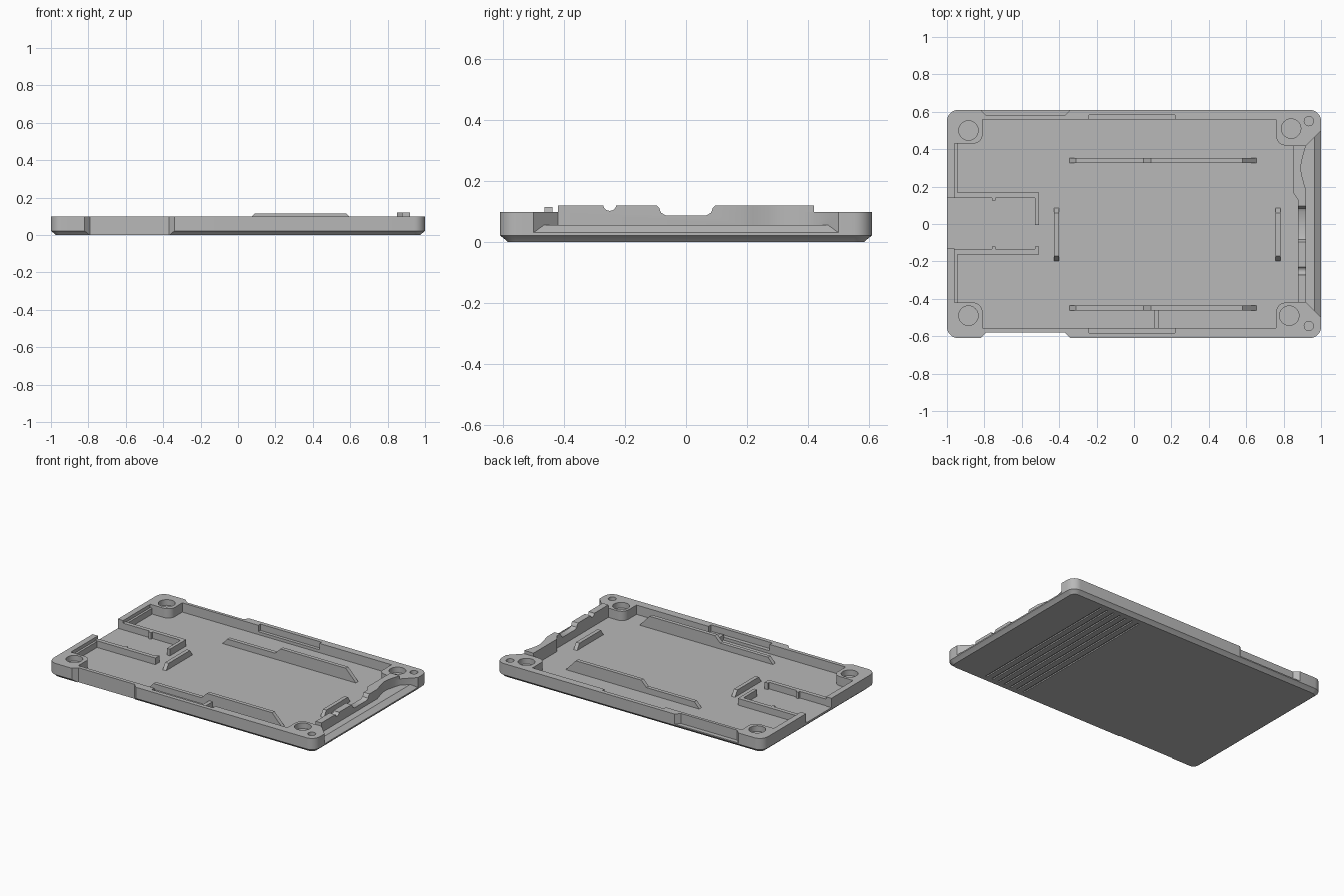
import bpy, bmesh, math
from mathutils import Vector

if "Cube" in bpy.data.objects:
    bpy.data.objects.remove(bpy.data.objects["Cube"])

grey = bpy.data.materials.new("plain_grey")
grey.use_nodes = True
COLOUR = (0.48, 0.48, 0.48, 1)
grey.diffuse_color = COLOUR
grey.node_tree.nodes["Principled BSDF"].inputs["Base Color"].default_value = COLOUR

RIM, FLOOR, HIGH = 0.098, 0.035, 0.12


def finish(name, bm):
    bmesh.ops.recalc_face_normals(bm, faces=bm.faces)
    mesh = bpy.data.meshes.new(name)
    bm.to_mesh(mesh)
    bm.free()
    mesh.materials.append(grey)
    obj = bpy.data.objects.new(name, mesh)
    bpy.context.collection.objects.link(obj)
    return obj


def loft(name, layers, axis="z"):
    """Solid through matching outlines, each given with its level on the axis."""
    place = {"z": lambda u, v, w: (u, v, w),
             "x": lambda u, v, w: (w, u, v),
             "y": lambda u, v, w: (u, w, v)}[axis]
    bm = bmesh.new()
    rings = [[bm.verts.new(place(u, v, w)) for u, v in pts] for pts, w in layers]
    for low, high in zip(rings, rings[1:]):
        for i in range(len(low)):
            j = (i + 1) % len(low)
            bm.faces.new((low[i], low[j], high[j], high[i]))
    bm.faces.new(rings[0])
    bm.faces.new(rings[-1])
    return finish(name, bm)


def prism(name, pts, w0, w1, axis="z"):
    return loft(name, [(pts, w0), (pts, w1)], axis)


def rect(x0, x1, y0, y1):
    return [(x0, y0), (x1, y0), (x1, y1), (x0, y1)]


def circle(x, y, r, n=32):
    return [(x + r * math.cos(math.tau * i / n), y + r * math.sin(math.tau * i / n))
            for i in range(n)]


def rounded(pts, r, only=None, steps=7):
    """Replace the chosen corners of an outline with arcs."""
    out = []
    for i, p in enumerate(pts):
        if only is not None and i not in only:
            out.append(p)
            continue
        p = Vector(p)
        a = p + (Vector(pts[i - 1]) - p).normalized() * r
        b = p + (Vector(pts[(i + 1) % len(pts)]) - p).normalized() * r
        centre = a + b - p
        for k in range(steps + 1):
            t = math.pi / 2 * k / steps
            out.append(tuple(centre + (a - centre) * math.cos(t) + (b - centre) * math.sin(t)))
    return out


def cut(target, cutter):
    mod = target.modifiers.new("cut", "BOOLEAN")
    mod.operation, mod.solver, mod.object = "DIFFERENCE", "EXACT", cutter
    bpy.context.view_layer.update()
    graph = bpy.context.evaluated_depsgraph_get()
    mesh = bpy.data.meshes.new_from_object(target.evaluated_get(graph))
    target.modifiers.clear()
    target.data = mesh
    bpy.data.objects.remove(cutter)


# Tray body with chamfered underside
def plate(inset):
    return rounded(rect(inset - 1, 1 - inset, inset - 0.61, 0.61 - inset), 0.06 - inset)


tray = loft("tray", [(plate(0.025), 0), (plate(0.02), 0.006), (plate(0), 0.022), (plate(0), RIM)])

# Main cavity, stepping around the four corner posts
cavity = [(-0.81, -0.555), (0.76, -0.555), (0.76, -0.42), (0.877, -0.42), (0.877, 0.13),
          (0.85, 0.17), (0.85, 0.42), (0.76, 0.42), (0.76, 0.56), (-0.81, 0.56),
          (-0.81, 0.43), (-0.96, 0.43), (-0.96, -0.42), (-0.81, -0.42)]
cut(tray, prism("cavity", rounded(cavity, 0.05, (2, 7, 10, 13)), FLOOR, 0.2))

# Connector opening in the left end
cut(tray, prism("opening", rect(-1.1, -0.94, -0.13, 0.14), FLOOR, 0.2))

# Thumb notches in the long sides: full depth in front, on a ledge at the back
for side, bottom in ((-1, -0.1), (1, 0.03)):
    notch = [(-0.84, 0.63 * side), (-0.79, 0.58 * side), (-0.37, 0.58 * side), (-0.32, 0.63 * side)]
    cut(tray, prism("side_notch", notch, bottom, 0.2))
    # Clip recess in the inner wall
    cut(tray, prism("clip_recess", rect(-0.24, 0.22, *sorted((0.54 * side, 0.582 * side))), 0.055, 0.2))

# Step outside the right end wall, with a sloping lip
wave = [(0.92, 0.18), (0.908, 0.22), (0.895, 0.27), (0.892, 0.3),
        (0.895, 0.33), (0.908, 0.38), (0.92, 0.42)]
cut(tray, prism("end_step", [(1.1, -0.6), (0.92, -0.42)] + wave + [(1.1, 0.6)], 0.055, 0.2))
bm = bmesh.new()
for s in (-1, 1):
    for x, y, z in ((0.965, 0.465, 0.056), (1.02, 0.52, 0.016), (1.02, 0.52, 0.056)):
        bm.verts.new((x, y * s, z))
bmesh.ops.convex_hull(bm, input=bm.verts)
cut(tray, finish("lip_slope", bm))

# Magnet pits and small screw holes
for x, y in ((-0.885, 0.5), (-0.885, -0.49), (0.84, 0.51), (0.83, -0.49)):
    cut(tray, prism("pit", circle(x, y, 0.052), 0.06, 0.2))
for y in (-0.545, 0.55):
    cut(tray, prism("screw_hole", circle(0.935, y, 0.025, 20), 0.06, 0.2))

# Grip grooves across the underside
for i in range(7):
    x = 0.42 + 0.05 * i
    cut(tray, prism("groove", rect(x, x + 0.012, -0.55, 0.55), -0.05, 0.008))

# Raised end wall with finger notch and cable notch
ridge = [(0.877, -0.42), (0.92, -0.42)] + wave + [(0.85, 0.42), (0.85, 0.17), (0.877, 0.13)]
end_wall = prism("end_wall", ridge, RIM, HIGH)
for part in (tray, end_wall):
    finger = [(-0.1, 0.2), (-0.1, 0.125), (-0.088, 0.112), (-0.082, 0.096), (-0.066, 0.087),
              (0.066, 0.087), (0.082, 0.096), (0.088, 0.112), (0.1, 0.125), (0.1, 0.2)]
    cut(part, prism("finger_notch", finger, 0.8, 0.95, "x"))
cut(end_wall, prism("cable_notch", circle(-0.25, 0.124, 0.022, 20), 0.8, 0.95, "x"))

parts = [tray, end_wall]
BASE = FLOOR - 0.005

# Long support rails with a raised stage
rail = [(-0.35, BASE), (-0.31, 0.075), (0.05, 0.075), (0.09, 0.115), (0.58, 0.115), (0.66, BASE)]
for name, y in (("front_rail", -0.45), ("back_rail", 0.34)):
    parts.append(prism(name, rail, y - 0.013, y + 0.013, "y"))

# Short cross rails
short = [(-0.2, BASE), (-0.17, 0.075), (0.06, 0.075), (0.09, BASE)]
for name, x in (("left_cross_rail", -0.415), ("right_cross_rail", 0.77)):
    parts.append(prism(name, short, x - 0.013, x + 0.013, "x"))

# Rib joining the front rail to the front wall
parts.append(prism("front_rib", rect(0.107, 0.133, -0.56, -0.46), BASE, 0.07))

# Connector bay walls, each with a small notch inside
back_bay = [(-0.965, 0.14), (-0.76, 0.14), (-0.76, 0.125), (-0.74, 0.125), (-0.74, 0.14),
            (-0.53, 0.14), (-0.53, -0.005), (-0.507, -0.005), (-0.507, 0.168), (-0.965, 0.168)]
front_bay = [(-0.965, -0.162), (-0.507, -0.162), (-0.507, -0.12), (-0.53, -0.12), (-0.53, -0.134),
             (-0.74, -0.134), (-0.74, -0.12), (-0.76, -0.12), (-0.76, -0.134), (-0.965, -0.134)]
parts.append(prism("back_bay_wall", back_bay, BASE, 0.08))
parts.append(prism("front_bay_wall", front_bay, BASE, 0.08))

# Low ledges inside the left end wall
for name, y0, y1 in (("left_ledge_back", 0.165, 0.435), ("left_ledge_front", -0.425, -0.16)):
    parts.append(prism(name, rect(-0.97, -0.945, y0, y1), BASE, 0.075))

bpy.ops.object.select_all(action="DESELECT")
for obj in parts:
    obj.select_set(True)
bpy.context.view_layer.objects.active = tray
bpy.ops.object.shade_smooth_by_angle(angle=math.radians(30))
